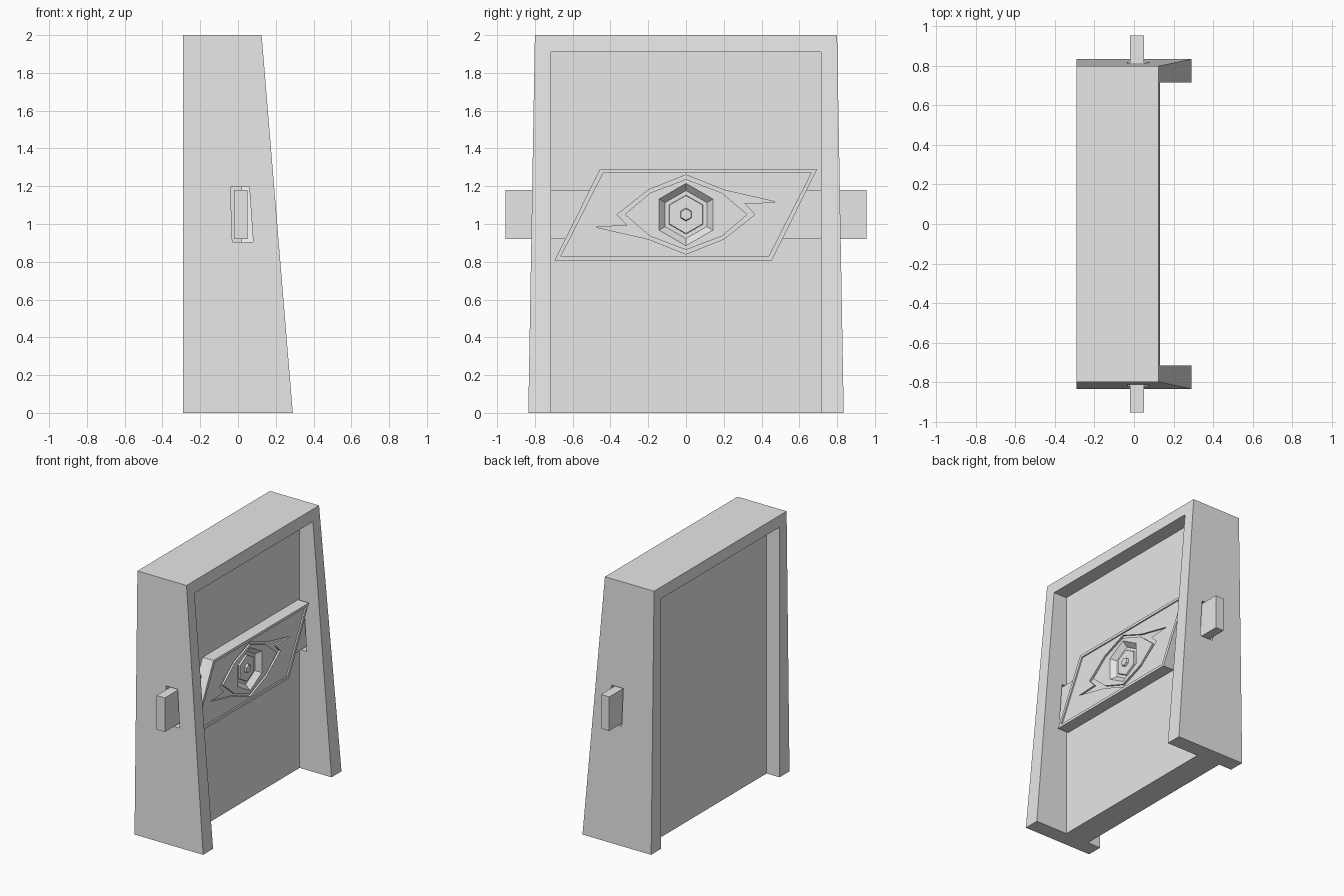
import bpy, bmesh, math

cube = bpy.data.objects.get("Cube")
if cube:
    bpy.data.objects.remove(cube, do_unlink=True)

grey = bpy.data.materials.new("light grey")
grey.use_nodes = True
COL = (0.8, 0.8, 0.8, 1)
grey.diffuse_color = COL
grey.node_tree.nodes["Principled BSDF"].inputs["Base Color"].default_value = COL


def loft(name, a, b):
    """Solid between two matching outlines of 3D points."""
    bm = bmesh.new()
    va = [bm.verts.new(p) for p in a]
    vb = [bm.verts.new(p) for p in b]
    n = len(va)
    bm.faces.new(va)
    bm.faces.new(vb)
    for i in range(n):
        j = (i + 1) % n
        bm.faces.new((va[i], va[j], vb[j], vb[i]))
    bmesh.ops.recalc_face_normals(bm, faces=bm.faces)
    me = bpy.data.meshes.new(name)
    bm.to_mesh(me)
    bm.free()
    me.materials.append(grey)
    ob = bpy.data.objects.new(name, me)
    bpy.context.collection.objects.link(ob)
    return ob


def plate(name, outline, x0, x1, outline1=None):
    """Solid along x from a (y, z) outline, optionally tapering."""
    return loft(name, [(x0, y, z) for y, z in outline],
                [(x1, y, z) for y, z in (outline1 or outline)])


def rect(y0, y1, z0, z1):
    return [(y0, z0), (y1, z0), (y1, z1), (y0, z1)]


def cut(ob, *cutters):
    """Subtract the cutters, bake the result and remove them."""
    for c in cutters:
        c.hide_render = True
        m = ob.modifiers.new("cut", 'BOOLEAN')
        m.operation = 'DIFFERENCE'
        m.solver = 'EXACT'
        m.object = c
    bpy.context.view_layer.update()
    dg = bpy.context.evaluated_depsgraph_get()
    me = bpy.data.meshes.new_from_object(ob.evaluated_get(dg))
    ob.modifiers.clear()
    ob.data = me
    for c in cutters:
        bpy.data.objects.remove(c, do_unlink=True)


# Tapered door frame with opening and side slots
frame = loft("door_frame",
             [(-0.29, -0.835, 0), (0.29, -0.835, 0), (0.29, 0.835, 0), (-0.29, 0.835, 0)],
             [(-0.29, -0.80, 2), (0.125, -0.80, 2), (0.125, 0.80, 2), (-0.29, 0.80, 2)])
slot = [(-0.04, 1.195), (0.06, 1.195), (0.08, 0.905), (-0.03, 0.905)]
cut(frame,
    plate("opening_cutter", rect(-0.715, 0.715, -0.5, 1.91), -1, 1),
    loft("slot_cutter", [(x, -1.2, z) for x, z in slot], [(x, 1.2, z) for x, z in slot]))

# Recessed door panel and the locking bar through the frame
plate("door_panel", rect(-0.716, 0.716, 0, 1.911), -0.18, 0.02)
plate("locking_bar", rect(-0.955, 0.955, 0.92, 1.18), -0.02, 0.05)

# Slanted plaque with a thin raised border
CZ = 1.05


def turned(half):
    """Complete an outline by a half turn about the plaque centre."""
    return [(y, CZ + z) for y, z in half] + [(-y, CZ - z) for y, z in half]


FACE, FIELD = 0.112, 0.102
plaque = plate("plaque", turned([(-0.455, 0.242), (0.695, 0.242)]), 0.01, FACE)
eye_outer = turned([(-0.365, 0), (-0.20, 0.13), (0, 0.21), (0.20, 0.13),
                    (0.48, 0.066), (0.31, 0.058)])
eye_inner = turned([(-0.325, 0), (-0.19, 0.115), (0, 0.187), (0.19, 0.115)])


def hexagon(r):
    return [(r * math.sin(i * math.pi / 3), CZ + r * math.cos(i * math.pi / 3)) for i in range(6)]


def iris_cutter():
    return plate("iris_cutter", hexagon(0.127), 0.065, FIELD + 0.004, hexagon(0.169))


cut(plaque,
    plate("field_cutter", turned([(-0.437, 0.222), (0.663, 0.222)]), FIELD, 0.3),
    plate("eye_cutter", eye_outer, 0.088, 0.2),
    iris_cutter())

# Eye surface inside the engraved outline
eye = plate("eye", eye_inner, 0.08, FIELD)
cut(eye, iris_cutter())

# Stepped iris and pupil
plate("iris", hexagon(0.105), 0.06, 0.076, hexagon(0.10))
plate("pupil", hexagon(0.037), 0.07, 0.092, hexagon(0.03))
